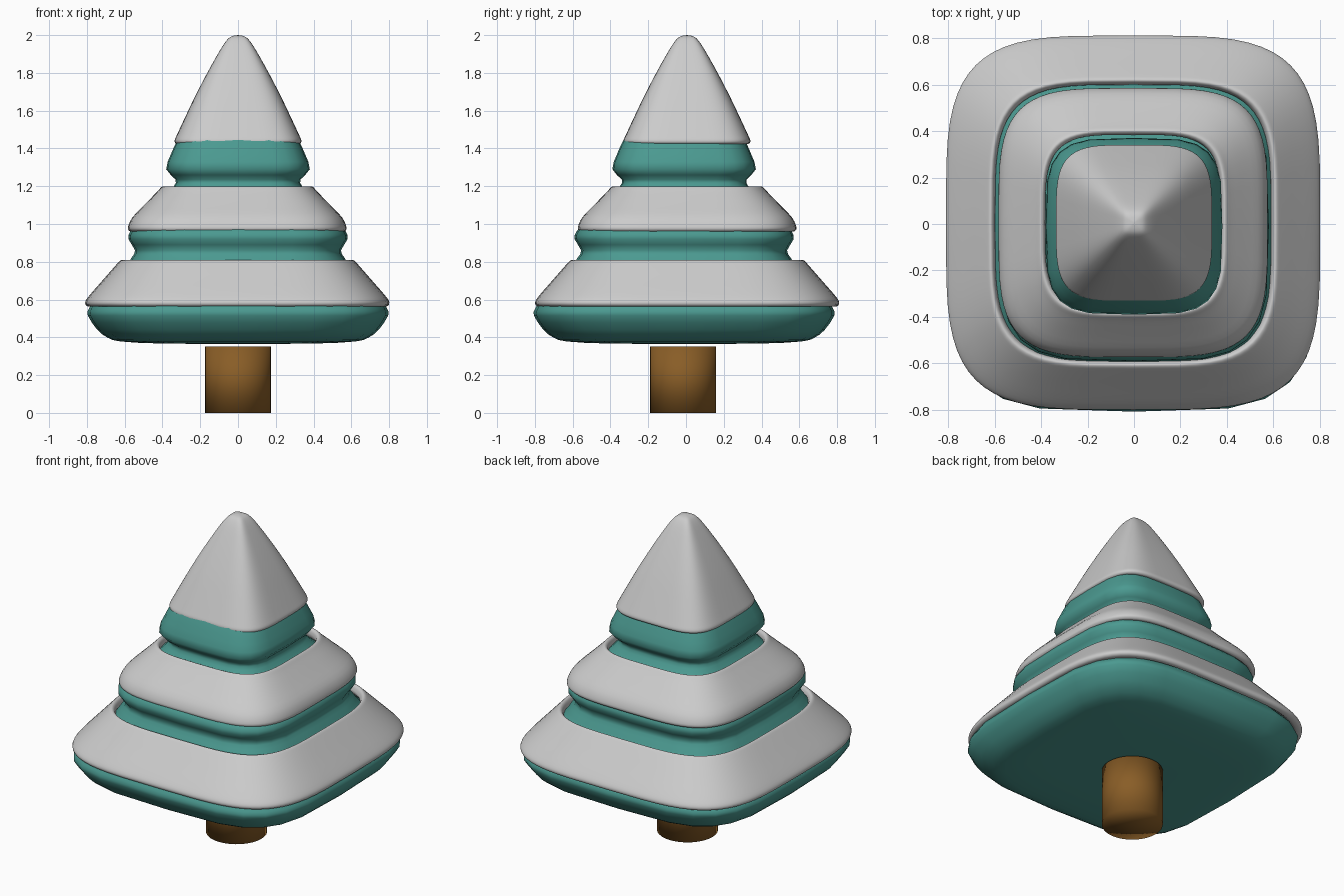
import bpy, bmesh, math

if "Cube" in bpy.data.objects:
    bpy.data.objects.remove(bpy.data.objects["Cube"])


def material(name, rgb):
    m = bpy.data.materials.new(name)
    m.diffuse_color = (*rgb, 1)
    m.use_nodes = True
    m.node_tree.nodes["Principled BSDF"].inputs["Base Color"].default_value = m.diffuse_color
    return m


def smooth_profile(pts, steps=3, closed=False):
    """Catmull-Rom curve through (radius, z) points."""
    n = len(pts)
    get = (lambda i: pts[i % n]) if closed else (lambda i: pts[max(0, min(n - 1, i))])
    out = []
    for i in range(n if closed else n - 1):
        p = [get(i + k) for k in (-1, 0, 1, 2)]
        for s in range(steps):
            t = s / steps
            out.append(tuple(0.5 * (2 * b + (c - a) * t + (2 * a - 5 * b + 4 * c - d) * t * t
                                    + (3 * b - a - 3 * c + d) * t ** 3)
                             for a, b, c, d in zip(*p)))
    return out if closed else out + [pts[-1]]


def lathe(name, pts, segs, offset=(0, 0), closed=False, power=0.5, mat=None):
    """Sweep a profile around a rounded square; zero radius ends become poles."""
    bm = bmesh.new()
    rings = []
    for r, z in pts:
        if r < 1e-4:
            rings.append([bm.verts.new((*offset, z))] * segs)
            continue
        ring = []
        for k in range(segs):
            a = 2 * math.pi * k / segs
            c, s = math.cos(a), math.sin(a)
            ring.append(bm.verts.new((offset[0] + r * math.copysign(abs(c) ** power, c),
                                      offset[1] + r * math.copysign(abs(s) ** power, s), z)))
        rings.append(ring)
    pairs = list(zip(rings, rings[1:])) + ([(rings[-1], rings[0])] if closed else [])
    for lo, hi in pairs:
        for k in range(segs):
            j = (k + 1) % segs
            bm.faces.new(dict.fromkeys((lo[k], lo[j], hi[j], hi[k])))
    bmesh.ops.recalc_face_normals(bm, faces=bm.faces)
    for f in bm.faces:
        f.smooth = True
    me = bpy.data.meshes.new(name)
    bm.to_mesh(me)
    bm.free()
    ob = bpy.data.objects.new(name, me)
    bpy.context.collection.objects.link(ob)
    if mat:
        me.materials.append(mat)
    return ob


green = material("needles_green", (0.07, 0.32, 0.28))
brown = material("bark_brown", (0.25, 0.11, 0.02))

# Green foliage: three tiers in one continuous body
foliage = [(0, .365), (.4, .367), (.62, .378), (.69, .398), (.745, .44), (.795, .515),
           (.79, .55), (.765, .585), (.68, .68), (.60, .765), (.565, .82), (.545, .86),
           (.58, .92), (.57, .96), (.54, .99), (.46, .08 + 1), (.38, 1.155), (.34, 1.20),
           (.33, 1.235), (.38, 1.29), (.355, 1.37), (.328, 1.43), (.295, 1.49),
           (.14, 1.77), (.05, 1.93), (0, 1.955)]
lathe("foliage", smooth_profile(foliage, 2), 24, (0, -.01), mat=green)

# Snow collars: closed rings draped over the lower two tiers
snow_off = (-.004, .006)
low = [(.76, .575), (.785, .563), (.802, .572), (.803, .592), (.78, .625), (.71, .705),
       (.64, .785), (.62, .806), (.608, .807), (.598, .79), (.60, .755), (.68, .67)]
mid = [(.54, .975), (.56, .960), (.574, .966), (.578, .985), (.555, 1.035), (.49, 1.103),
       (.425, 1.17), (.402, 1.195), (.39, 1.197), (.38, 1.18), (.385, 1.14), (.46, 1.065)]
for name, prof in (("snow_lower", low), ("snow_middle", mid)):
    lathe(name, smooth_profile(prof, 3, True), 64, snow_off, closed=True)

# Snow cap: hollow rounded pyramid over the top
cap = [(0, 2.0), (.035, 1.993), (.06, 1.972), (.095, 1.92), (.16, 1.805), (.225, 1.68),
       (.28, 1.565), (.322, 1.475), (.335, 1.445), (.333, 1.43), (.32, 1.424), (.30, 1.44),
       (.27, 1.54), (.14, 1.78), (.05, 1.935), (0, 1.96)]
lathe("snow_cap", smooth_profile(cap, 3), 64, (0, .005))

# Trunk: plain round post, smooth shaded including its ends
lathe("trunk", [(0, 0), (.175, 0), (.175, .352), (0, .352)], 32, (0, -.015), power=1, mat=brown)
